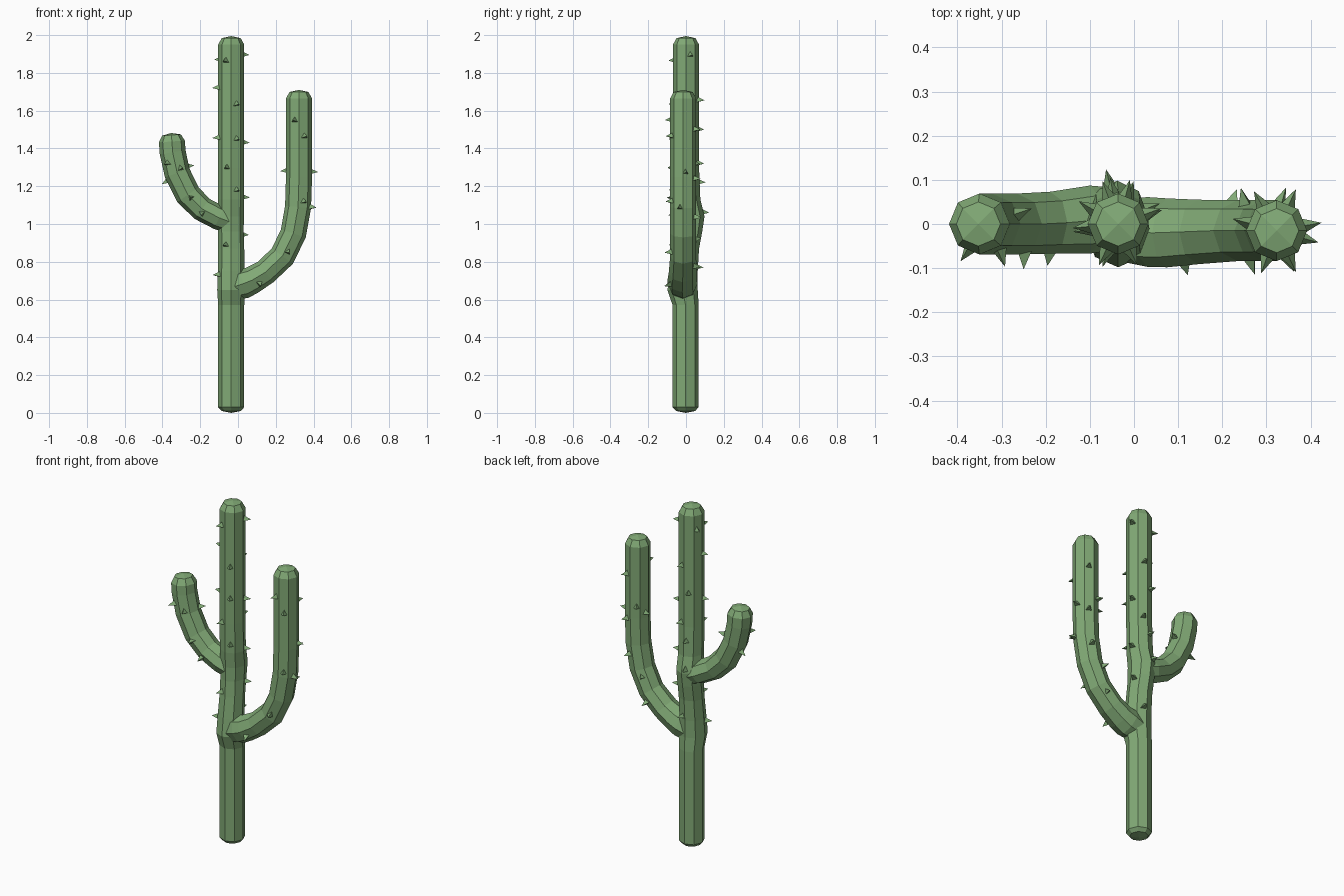
import bpy, bmesh, math
from mathutils import Vector

if "Cube" in bpy.data.objects:
    bpy.data.objects.remove(bpy.data.objects["Cube"])

green = bpy.data.materials.new("cactus_green")
green.diffuse_color = (0.22, 0.40, 0.18, 1)
green.use_nodes = True
green.node_tree.nodes["Principled BSDF"].inputs["Base Color"].default_value = green.diffuse_color
SIDES = 8
R = 0.069

# limb centre lines: x, y, z, in-plane radius, y radius
TRUNK = [(-.036, -.002, .03, R, R), (-.036, -.002, .57, R, R),
         (-.036, -.018, .65, .074, .08), (-.036, -.012, .75, .071, .074),
         (-.036, 0, .87, R, R), (-.038, .012, .96, .068, .074),
         (-.038, .018, 1.04, .069, .08), (-.036, .004, 1.13, R, .072),
         (-.036, 0, 1.3, R, R), (-.036, 0, 1.95, R, R)]
RIGHT = [(-.03, -.015, .665, .07, .07), (.03, -.018, .685, .08, .079),
         (.075, -.02, .703, .073, .078), (.145, -.018, .745, .068, .073),
         (.235, -.015, .83, R, R), (.293, -.015, .95, R, R),
         (.318, -.015, 1.09, R, R), (.323, -.015, 1.25, R, R),
         (.323, -.015, 1.665, R, R)]
LEFT = [(-.04, .012, 1.01, .06, .07), (-.1, .01, 1.033, .065, .077),
        (-.19, .003, 1.08, .066, .07), (-.265, 0, 1.155, R, R),
        (-.322, 0, 1.27, R, R), (-.346, 0, 1.38, R, R),
        (-.35, 0, 1.437, R, R)]


def finish(bm, name):
    bmesh.ops.recalc_face_normals(bm, faces=bm.faces)
    mesh = bpy.data.meshes.new(name)
    bm.to_mesh(mesh)
    bm.free()
    mesh.materials.append(green)
    ob = bpy.data.objects.new(name, mesh)
    bpy.context.collection.objects.link(ob)
    return ob


def tangent(path, i):
    a, b = path[max(i - 1, 0)], path[min(i + 1, len(path) - 1)]
    return Vector((b[0] - a[0], 0, b[2] - a[2])).normalized()


def limb(name, path):
    """Octagonal tube along the path with bevelled four-quad caps."""
    bm = bmesh.new()

    def ring(c, t, rx, ry):
        n = Vector((t.z, 0, -t.x))
        out = []
        for k in range(SIDES):
            a = math.tau * k / SIDES
            out.append(bm.verts.new(c + n * rx * math.cos(a) + Vector((0, ry * math.sin(a), 0))))
        return out

    def cap(r, centre):
        mid = bm.verts.new(centre)
        for k in range(1, SIDES, 2):
            bm.faces.new((mid, r[k], r[(k + 1) % SIDES], r[(k + 2) % SIDES]))

    rings = [ring(Vector(p[:3]), tangent(path, i), p[3], p[4]) for i, p in enumerate(path)]
    first, last = Vector(path[0][:3]), Vector(path[-1][:3])
    t0, t1 = tangent(path, 0), tangent(path, len(path) - 1)
    rings.insert(0, ring(first - t0 * .02, t0, .05, .05))
    rings.append(ring(last + t1 * .034, t1, .05, .05))
    for a, b in zip(rings, rings[1:]):
        for k in range(SIDES):
            j = (k + 1) % SIDES
            bm.faces.new((a[k], a[j], b[j], b[k]))
    cap(rings[0], first - t0 * .03)
    cap(rings[-1], last + t1 * .045)
    return finish(bm, name)


def spines(name, path, spots):
    """Three-sided thorns at (height of centre line, angle round the limb)."""
    bm = bmesh.new()
    for z, deg in spots:
        i = max(k for k in range(len(path) - 1) if k == 0 or path[k][2] <= z)
        p, q = path[i], path[i + 1]
        f = (z - p[2]) / (q[2] - p[2])
        x, y, z, rx, ry = [u + (v - u) * f for u, v in zip(p, q)]
        t = Vector((q[0] - p[0], 0, q[2] - p[2])).normalized()
        n = Vector((t.z, 0, -t.x))
        a = math.radians(deg)
        off = n * rx * math.cos(a) + Vector((0, ry * math.sin(a), 0))
        d = off.normalized()
        base = Vector((x, y, z)) + off - d * .012
        side = t.cross(d)
        foot = [bm.verts.new(base + (t * math.sin(b) + side * math.cos(b)) * .021)
                for b in (math.radians(90 + 120 * k) for k in range(3))]
        tip = bm.verts.new(base + d * .046)
        bm.faces.new(foot)
        for k in range(3):
            bm.faces.new((foot[k], foot[(k + 1) % 3], tip))
    return finish(bm, name)


# body: trunk with both arms merged in
body = limb("cactus_body", TRUNK)
for arm in (limb("right_arm", RIGHT), limb("left_arm", LEFT)):
    mod = body.modifiers.new("join", 'BOOLEAN')
    mod.operation = 'UNION'
    mod.solver = 'EXACT'
    mod.object = arm
    bpy.context.view_layer.objects.active = body
    bpy.ops.object.modifier_apply(modifier=mod.name)
    bpy.data.objects.remove(arm)

# thorns
spines("trunk_spines", TRUNK, [
    (1.865, 245), (1.635, 295), (1.45, 295), (1.30, 250), (1.18, 295), (.89, 245),
    (1.895, 20), (1.43, 20), (1.14, 15), (.94, 20), (1.72, 185), (1.455, 190),
    (.73, 200), (1.655, 75), (1.5, 110), (1.32, 70), (1.22, 100), (1.06, 105),
    (.77, 75), (1.87, 150)])
spines("right_arm_spines", RIGHT, [
    (1.55, 250), (1.465, 295), (1.12, 295), (.86, 285), (.715, 300),
    (1.28, 165), (1.275, 10), (1.09, 345), (1.5, 65), (1.24, 65),
    (1.32, 120), (1.04, 70), (.91, 110), (.80, 65)])
spines("left_arm_spines", LEFT, [
    (1.33, 235), (1.29, 290), (1.14, 270), (1.075, 250), (1.255, 165), (1.29, 20)])
